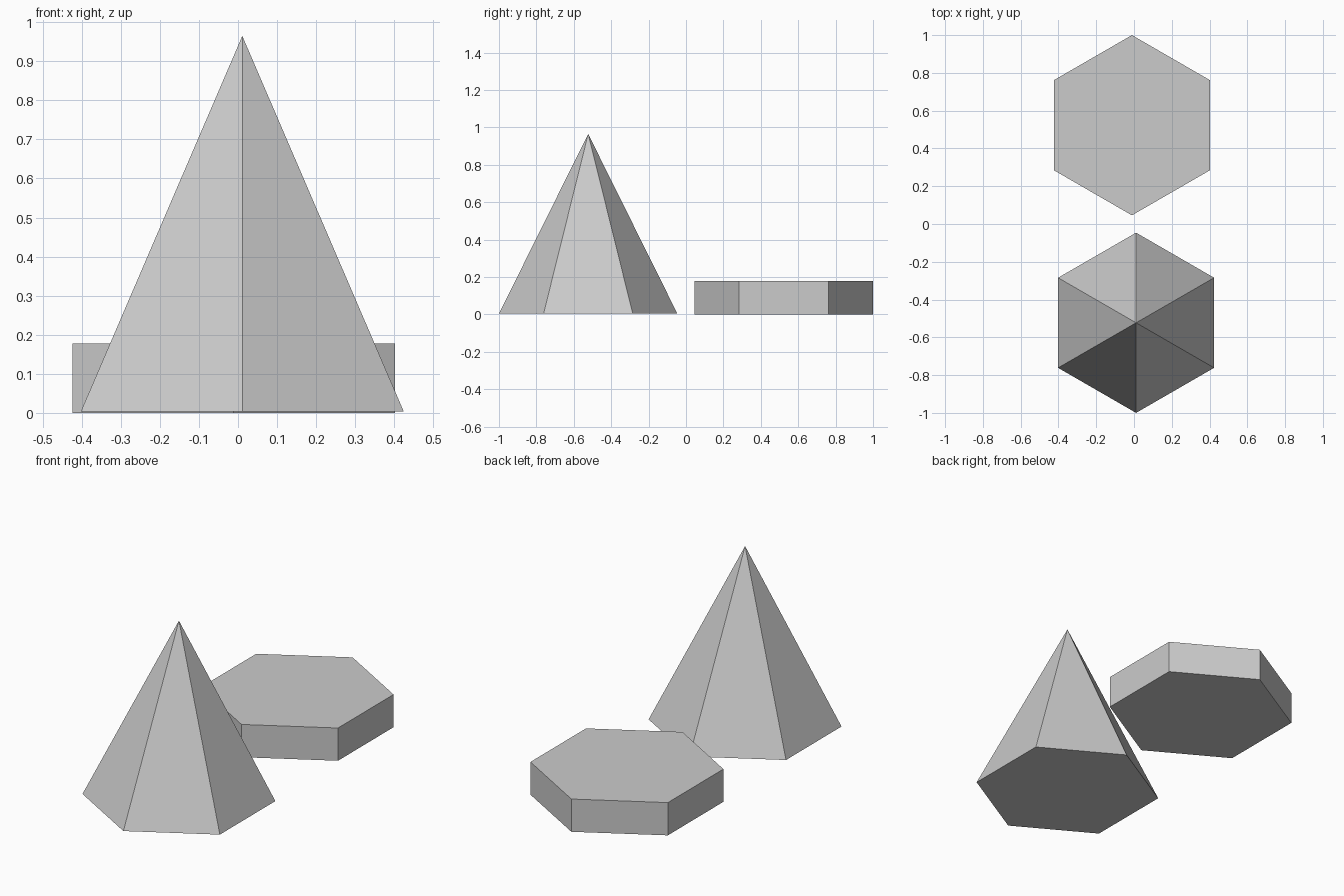
import bpy

if "Cube" in bpy.data.objects:
    bpy.data.objects.remove(bpy.data.objects["Cube"])

RADIUS = 0.477


def hex_solid(name, x, y, z0, z1, top_radius):
    """Six-sided solid with corners pointing along y."""
    bpy.ops.mesh.primitive_cone_add(
        vertices=6, radius1=RADIUS, radius2=top_radius,
        depth=z1 - z0, location=(x, y, (z0 + z1) / 2))
    bpy.context.object.name = name


# Pointed hexagonal pyramid at the front, a hair above the floor
hex_solid("hexagonal_pyramid", 0.011, -0.523, 0.004, 0.965, 0.0)

# Flat hexagonal slab at the back
hex_solid("hexagonal_slab", -0.011, 0.523, 0.0, 0.178, RADIUS)
